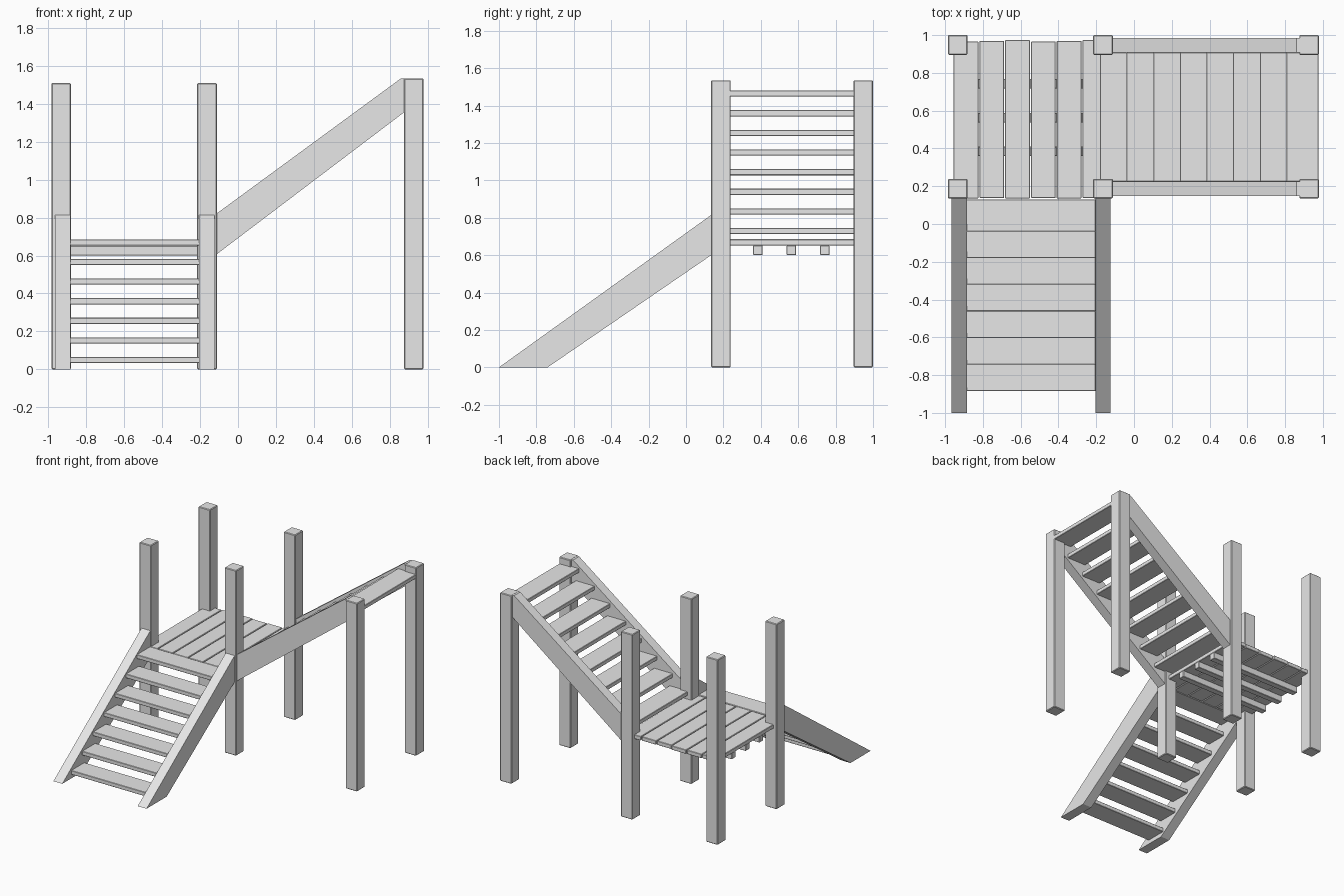
import bpy, bmesh
from mathutils import Vector

old = bpy.data.objects.get("Cube")
if old:
    bpy.data.objects.remove(old, do_unlink=True)

wood = bpy.data.materials.new("plain_grey_wood")
wood.use_nodes = True
wood.diffuse_color = (0.8, 0.8, 0.8, 1)
wood.node_tree.nodes["Principled BSDF"].inputs["Base Color"].default_value = (0.8, 0.8, 0.8, 1)


def finish(name, bm, bevel):
    bmesh.ops.recalc_face_normals(bm, faces=bm.faces)
    mesh = bpy.data.meshes.new(name)
    bm.to_mesh(mesh)
    bm.free()
    mesh.materials.append(wood)
    obj = bpy.data.objects.new(name, mesh)
    bpy.context.collection.objects.link(obj)
    if bevel:
        mod = obj.modifiers.new("worn_edges", 'BEVEL')
        mod.width = bevel
        mod.segments = 1
    return obj


def beam(name, x, y, z, bevel=0.003):
    """Box given by its (min, max) range on each axis."""
    bm = bmesh.new()
    bmesh.ops.create_cube(bm, size=1)
    for v in bm.verts:
        v.co = Vector([(a + b) / 2 + c * (b - a) for (a, b), c in zip((x, y, z), v.co)])
    return finish(name, bm, bevel)


def stringer(name, profile, axis, low, high):
    """Sloped side board: a profile extruded across the x or y axis."""
    bm = bmesh.new()
    place = (lambda p, d: (d, p[0], p[1])) if axis == 'x' else (lambda p, d: (p[0], d, p[1]))
    face = bm.faces.new([bm.verts.new(place(p, low)) for p in profile])
    extruded = bmesh.ops.extrude_face_region(bm, geom=[face])["geom"]
    shift = Vector(place((0, 0), high - low))
    bmesh.ops.translate(bm, vec=shift, verts=[g for g in extruded if isinstance(g, bmesh.types.BMVert)])
    return finish(name, bm, 0)


HALF_POST = 0.052
THICK = 0.033
RISE = 0.1045
RUN = 0.141
TREAD = 0.17

# Upright posts
for column, x, top in (("right", -0.933, 1.51), ("middle", -0.164, 1.51), ("left", 0.927, 1.535)):
    for row, y in (("front", 0.187), ("back", 0.948)):
        beam(f"{column}_{row}_post", (x - HALF_POST, x + HALF_POST),
             (y - HALF_POST, y + HALF_POST), (0, top), 0.005)

# Platform planks and the joists beneath them
for i in range(6):
    start = -0.955 + i * 0.1365
    beam(f"platform_plank_{i + 1}", (start, start + 0.131),
         (0.135 + 0.003 * (i % 2), 0.97 + 0.004 * (i % 3 - 1)), (0.652, 0.685))
for i in range(3):
    y = 0.384 + i * 0.179
    beam(f"platform_joist_{i + 1}", (-0.95, -0.14), (y - 0.025, y + 0.025), (0.6, 0.652))

# Lower stair, climbing toward the platform
lower = [(-1, 0), (-0.74, 0), (0.135, 0.6), (0.135, 0.815)]
for side, x in (("right", -0.965), ("left", -0.205)):
    stringer(f"lower_{side}_stringer", lower, 'x', x, x + 0.08)
for i in range(7):
    y = -0.885 + i * RUN
    top = 0.065 + i * 0.1035
    beam(f"lower_step_{i + 1}", (-0.887, -0.203), (y, min(y + TREAD, 0.134)), (top - THICK, top))

# Upper stair, climbing sideways from the platform
upper = [(-0.115, 0.605), (0.878, 1.357), (0.878, 1.535), (0.86, 1.535), (-0.115, 0.82)]
for side, y in (("front", 0.148), ("back", 0.907)):
    stringer(f"upper_{side}_stringer", upper, 'y', y, y + 0.078)
for i in range(8):
    x = -0.18 + i * RUN
    top = 0.745 + i * 0.105
    beam(f"upper_step_{i + 1}", (x, x + TREAD), (0.224, 0.909), (top - THICK, top))
